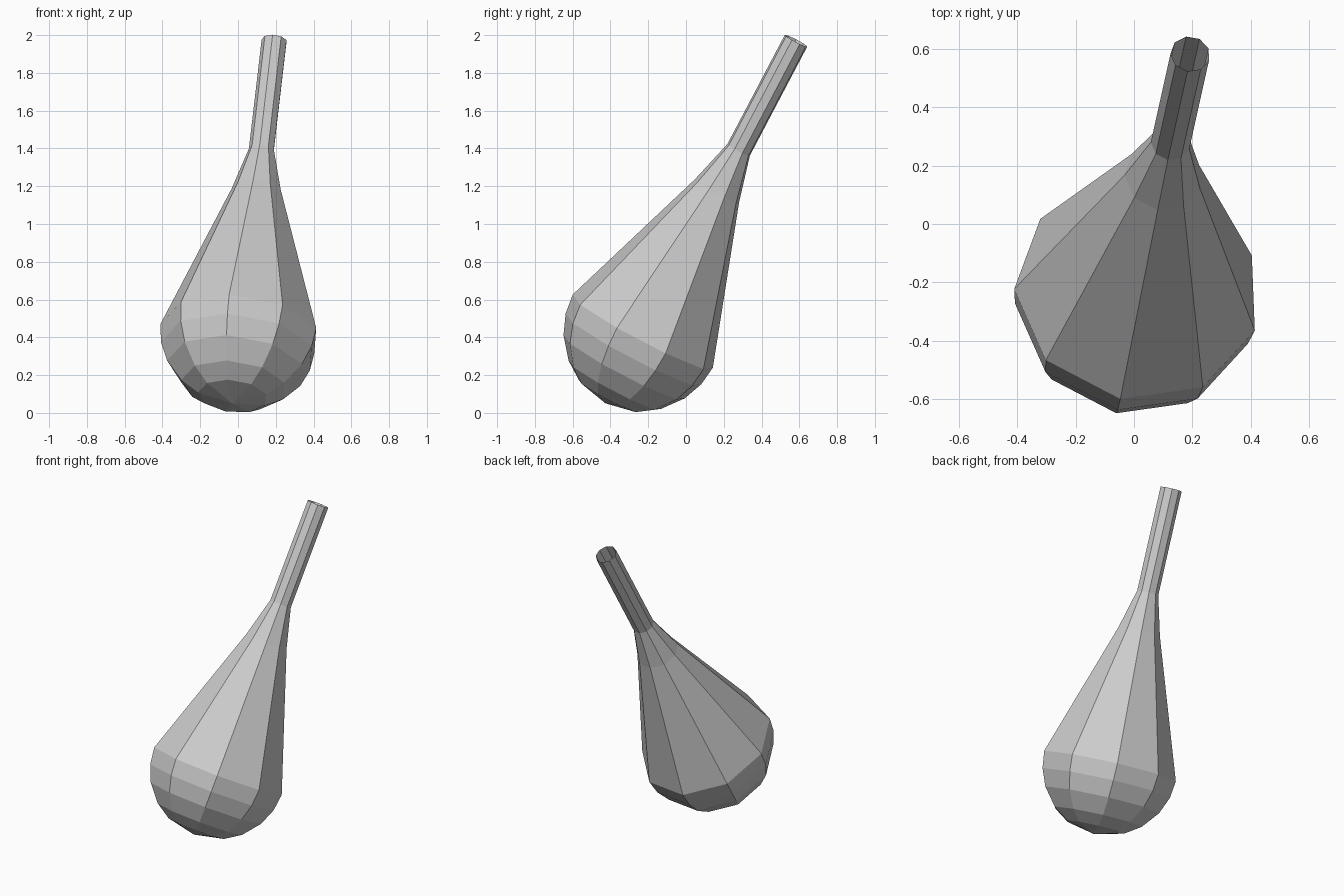
import bpy
import bmesh
import math
from mathutils import Vector, Matrix

old = bpy.data.objects.get("Cube")
if old:
    bpy.data.objects.remove(old, do_unlink=True)

SIDES = 9
BULB = 0.425                          # bulb radius
CENTRE = Vector((0.012, -0.23, 0.425))
AXIS = Vector((0.103, 0.463, 0.88)).normalized()

# One plain grey
grey = bpy.data.materials.new("light_grey")
grey.use_nodes = True
colour = (0.6, 0.6, 0.6, 1)
grey.diffuse_color = colour
grey.node_tree.nodes["Principled BSDF"].inputs["Base Color"].default_value = colour

# Profile as (radius, height): rounded bowl, tapering body, open neck
profile = [(BULB * math.sqrt(1 - h * h), -BULB * h) for h in (0.9, 0.75, 0.5, 0.25, 0)]
profile += [(0.134, 0.85), (0.068, 1.098), (0.068, 1.755)]

bm = bmesh.new()
rings = []
for radius, height in profile:
    ring = []
    for i in range(SIDES):
        a = math.radians(22) + math.tau * i / SIDES
        ring.append(bm.verts.new((radius * math.cos(a), radius * math.sin(a), height)))
    rings.append(ring)

# Walls
for low, high in zip(rings, rings[1:]):
    for i in range(SIDES):
        j = (i + 1) % SIDES
        bm.faces.new((low[i], low[j], high[j], high[i]))

# Bottom fan
pole = bm.verts.new((0, 0, -BULB))
for i in range(SIDES):
    bm.faces.new((pole, rings[0][(i + 1) % SIDES], rings[0][i]))

# Lean the whole form back and to its left
side = (Vector((1, 0, 0)) - AXIS * AXIS.x).normalized()
back = AXIS.cross(side)
lean = Matrix((side, back, AXIS)).transposed().to_4x4()
bm.transform(Matrix.Translation(CENTRE) @ lean)

mesh = bpy.data.meshes.new("bottle_body")
bm.to_mesh(mesh)
bm.free()
mesh.materials.append(grey)
body = bpy.data.objects.new("bottle_body", mesh)
bpy.context.collection.objects.link(body)
